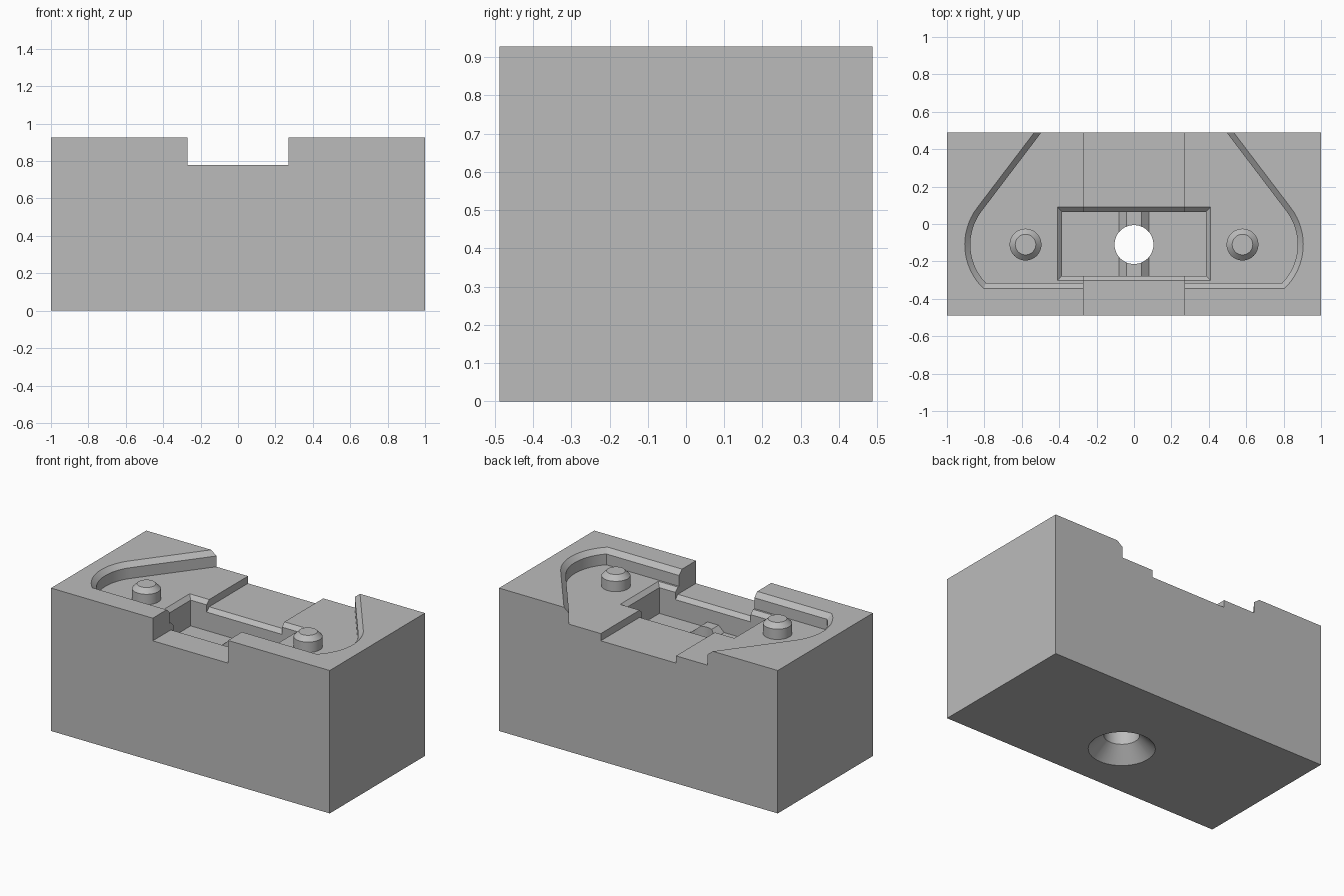
import bpy
import bmesh
from math import radians, asin, sin, cos, pi

cube = bpy.data.objects.get("Cube")
if cube:
    bpy.data.objects.remove(cube, do_unlink=True)

TOP, FLOOR, CHANNEL, WELL = 0.927, 0.827, 0.78, 0.635
HALF_Y = 0.488
PEG_X, AXIS_Y = 0.58, -0.11
OVER = 1.1                       # cutters reach above the block

grey = bpy.data.materials.new("plain grey")
grey.use_nodes = True
grey.diffuse_color = (0.5, 0.5, 0.5, 1)
grey.node_tree.nodes["Principled BSDF"].inputs["Base Color"].default_value = grey.diffuse_color


def loft(name, sections):
    """Closed solid through (outline, z) sections with equal point counts."""
    bm = bmesh.new()
    rings = [[bm.verts.new((x, y, z)) for x, y in pts] for pts, z in sections]
    n = len(rings[0])
    bm.faces.new(rings[0])
    bm.faces.new(rings[-1])
    for a, b in zip(rings, rings[1:]):
        for i in range(n):
            j = (i + 1) % n
            bm.faces.new((a[i], a[j], b[j], b[i]))
    bmesh.ops.recalc_face_normals(bm, faces=bm.faces)
    mesh = bpy.data.meshes.new(name)
    bm.to_mesh(mesh)
    bm.free()
    mesh.materials.append(grey)
    obj = bpy.data.objects.new(name, mesh)
    bpy.context.collection.objects.link(obj)
    return obj


def rect(x, y0, y1):
    return [(-x, y0), (x, y0), (x, y1), (-x, y1)]


def circle(r, cx=0.0, n=48):
    return [(cx + r * cos(2 * pi * i / n), AXIS_Y + r * sin(2 * pi * i / n)) for i in range(n)]


def pocket(d):
    """Recess outline, inset by d: round ends and slanted sides open at the back."""
    r = 0.325 - d
    start, end = -asin((0.235 - d) / r), radians(37.2)
    right = []
    for i in range(17):
        a = start + (end - start) * i / 16
        right.append((PEG_X + r * cos(a), AXIS_Y + r * sin(a)))
    x, y = right[-1]
    run = 0.6 - y
    right.append((x - run * sin(end) / cos(end), 0.6))
    return right + [(-x, y) for x, y in reversed(right)]


def cut(target, cutter, operation="DIFFERENCE"):
    """Apply a boolean and drop the helper."""
    mod = target.modifiers.new(cutter.name, "BOOLEAN")
    mod.operation = operation
    mod.solver = "EXACT"
    mod.object = cutter
    bpy.context.view_layer.objects.active = target
    bpy.ops.object.modifier_apply(modifier=mod.name)
    bpy.data.objects.remove(cutter, do_unlink=True)


block = loft("block", [(rect(1, -HALF_Y, HALF_Y), 0), (rect(1, -HALF_Y, HALF_Y), TOP)])

# Recess with a chamfered rim
c = 0.03
cut(block, loft("recess", [(pocket(c), FLOOR), (pocket(c), TOP - c),
                           (pocket(0), TOP), (pocket(0), OVER)]))

# Channel from front to back
cut(block, loft("channel", [(rect(0.27, -0.6, 0.6), CHANNEL), (rect(0.27, -0.6, 0.6), OVER)]))

# Rectangular well, chamfered at recess level and again at channel level
c = 0.025
inner = (-0.302 + c, 0.09 - c)
cut(block, loft("well", [(rect(0.41 - c, *inner), WELL), (rect(0.41 - c, *inner), FLOOR - c),
                         (rect(0.41, -0.302, 0.09), FLOOR), (rect(0.41, -0.302, 0.09), OVER)]))
cut(block, loft("channel_chamfer", [(rect(0.27, *inner), CHANNEL - c),
                                    (rect(0.27, -0.302, 0.09), CHANNEL),
                                    (rect(0.27, -0.302, 0.09), OVER)]))

# Bevelled ridge across the well floor
cut(block, loft("ridge", [(rect(0.08, -0.29, 0.08), WELL - 0.02), (rect(0.08, -0.29, 0.08), WELL),
                          (rect(0.04, -0.29, 0.08), WELL + 0.037)]), "UNION")

# Through hole, countersunk from below
cut(block, loft("hole", [(circle(0.284), -0.09), (circle(0.104), 0.09), (circle(0.104), OVER)]))

# Locating pegs with chamfered tops
for side, x in (("left", PEG_X), ("right", -PEG_X)):
    peg = loft(side + "_peg", [(circle(0.085, x), FLOOR - 0.01), (circle(0.085, x), TOP - 0.033),
                               (circle(0.055, x), TOP - 0.003)])
    peg.select_set(True)

# Smooth the curved walls, keep the edges crisp
block.select_set(True)
bpy.context.view_layer.objects.active = block
bpy.ops.object.shade_smooth_by_angle(angle=radians(25))
